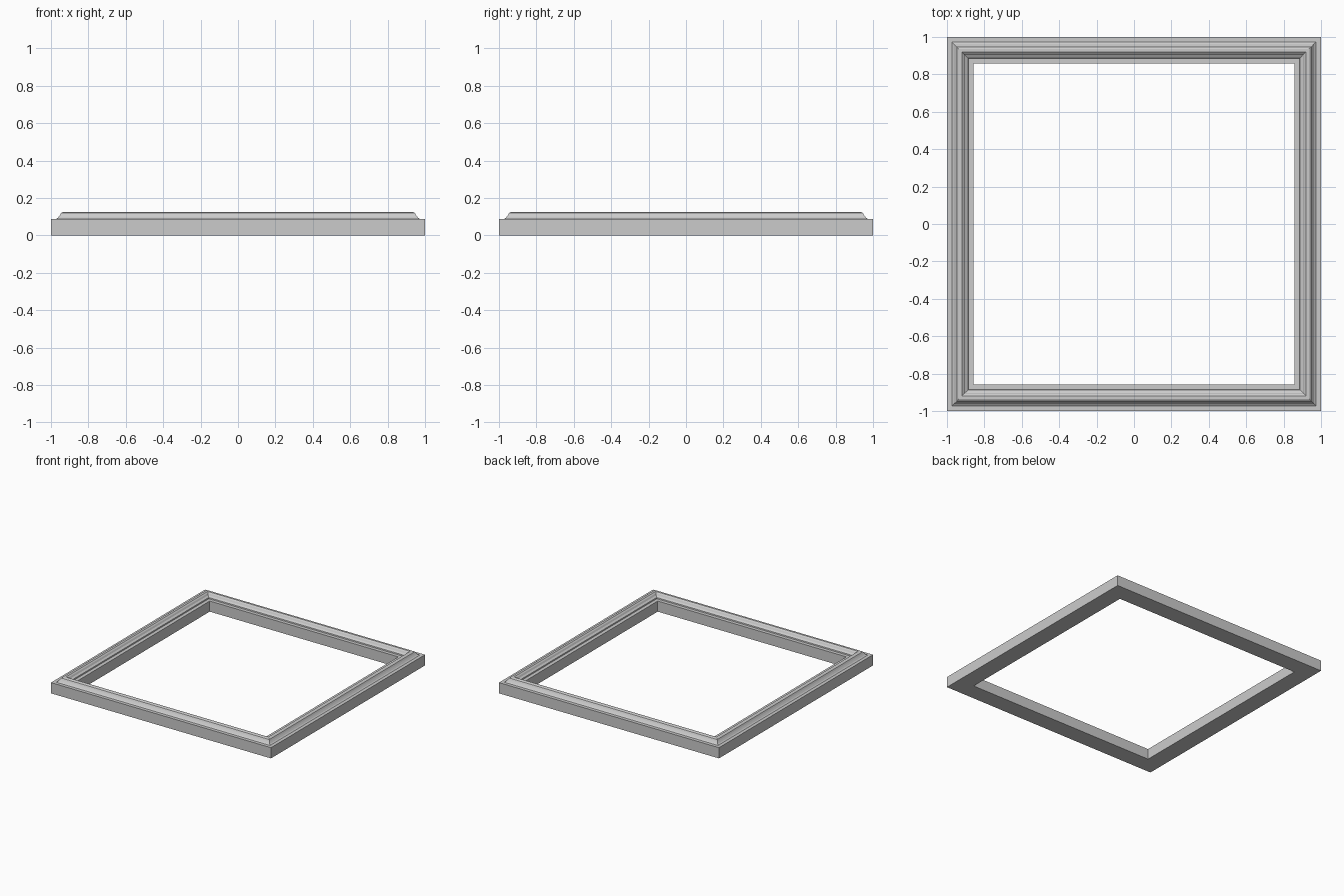
import bpy, bmesh

if "Cube" in bpy.data.objects:
    bpy.data.objects.remove(bpy.data.objects["Cube"])

# Moulding cross-section: (distance from centre, height)
profile = [
    (1.0, 0.0), (1.0, 0.088), (0.972, 0.088),       # outer wall and ledge
    (0.962, 0.095), (0.953, 0.107), (0.946, 0.12),  # outer cove
    (0.936, 0.125), (0.92, 0.125),                  # raised crown
    (0.910, 0.117), (0.903, 0.105), (0.888, 0.096), # inner cove
    (0.886, 0.087), (0.857, 0.087), (0.857, 0.0),   # inner ledge and wall
]
corners = [(-1, -1), (1, -1), (1, 1), (-1, 1)]

# Sweep the profile around the square with mitred corners
bm = bmesh.new()
rings = [[bm.verts.new((sx * d, sy * d, z)) for d, z in profile] for sx, sy in corners]
n = len(profile)
for i in range(4):
    a, b = rings[i], rings[(i + 1) % 4]
    for j in range(n):
        k = (j + 1) % n
        bm.faces.new((a[j], b[j], b[k], a[k]))
bmesh.ops.recalc_face_normals(bm, faces=bm.faces)

mesh = bpy.data.meshes.new("square_frame")
bm.to_mesh(mesh)
bm.free()
frame = bpy.data.objects.new("square_frame", mesh)
bpy.context.collection.objects.link(frame)
